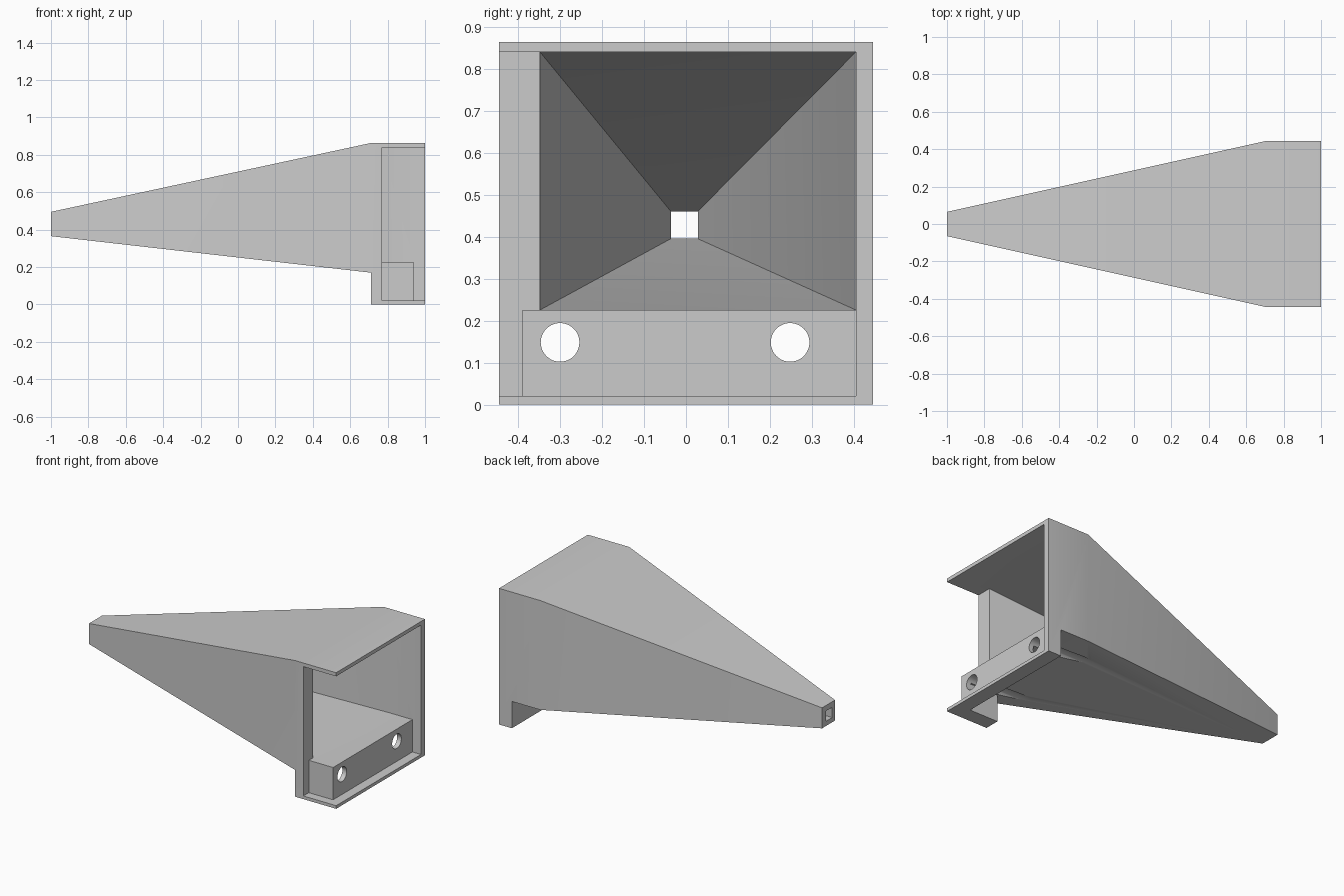
import bpy, bmesh, math
from mathutils import Matrix

old = bpy.data.objects.get("Cube")
if old:
    bpy.data.objects.remove(old, do_unlink=True)

grey = bpy.data.materials.new("plain grey")
grey.use_nodes = True
grey.diffuse_color = (0.6, 0.6, 0.6, 1)
grey.node_tree.nodes["Principled BSDF"].inputs["Base Color"].default_value = (0.6, 0.6, 0.6, 1)


def finish(name, bm):
    bmesh.ops.recalc_face_normals(bm, faces=bm.faces)
    mesh = bpy.data.meshes.new(name)
    bm.to_mesh(mesh)
    bm.free()
    mesh.materials.append(grey)
    obj = bpy.data.objects.new(name, mesh)
    bpy.context.collection.objects.link(obj)
    return obj


def loft(name, stations):
    """Rectangular tube through stations of (x, y0, y1, z0, z1)."""
    bm = bmesh.new()
    rings = [[bm.verts.new((x, y, z)) for y, z in ((a, c), (b, c), (b, d), (a, d))]
             for x, a, b, c, d in stations]
    for r, s in zip(rings, rings[1:]):
        for i in range(4):
            j = (i + 1) % 4
            bm.faces.new((r[i], r[j], s[j], s[i]))
    bm.faces.new(rings[0])
    bm.faces.new(rings[-1])
    return finish(name, bm)


def box(name, x, y, z):
    return loft(name, [(x[0], *y, *z), (x[1], *y, *z)])


def rod(name, y, z, radius, x0, x1):
    bm = bmesh.new()
    place = Matrix.Translation(((x0 + x1) / 2, y, z)) @ Matrix.Rotation(math.pi / 2, 4, "Y")
    bmesh.ops.create_cone(bm, cap_ends=True, segments=48, radius1=radius,
                          radius2=radius, depth=x1 - x0, matrix=place)
    return finish(name, bm)


def combine(target, tool, operation="DIFFERENCE"):
    mod = target.modifiers.new(tool.name, "BOOLEAN")
    mod.object, mod.operation, mod.solver = tool, operation, "EXACT"
    bpy.context.view_layer.objects.active = target
    bpy.ops.object.modifier_apply(modifier=mod.name)
    bpy.data.objects.remove(tool, do_unlink=True)


# Outer body: tapered horn with a deeper square collar at the wide end
profile = [(-1, 0.365, 0.065), (0.71, 0.17, 0.445), (0.71, 0, 0.445), (1, 0, 0.445),
           (1, 0.863, 0.445), (0.71, 0.863, 0.445), (-1, 0.495, 0.065)]
bm = bmesh.new()
sides = [[bm.verts.new((x, s * w, z)) for x, z, w in profile] for s in (-1, 1)]
for v in sides:
    bm.faces.new((v[0], v[1], v[5], v[6]))
    bm.faces.new(v[1:6])
for i in range(len(profile)):
    j = (i + 1) % len(profile)
    bm.faces.new((sides[0][i], sides[0][j], sides[1][j], sides[1][i]))
shell = finish("funnel_shell", bm)

# Collar recess, open at the end and on one side
combine(shell, box("recess", (0.77, 1.1), (-0.5, 0.405), (0.02, 0.84)))

# Mounting bar across the bottom of the recess
combine(shell, box("mounting_bar", (0.74, 0.94), (-0.39, 0.425), (0.01, 0.225)), "UNION")

# Tapered bore running to the small square outlet
combine(shell, loft("bore", [(-1.05, -0.026, 0.02, 0.4, 0.45),
                             (-1, -0.036, 0.028, 0.395, 0.46),
                             (0.77, -0.348, 0.405, 0.225, 0.84),
                             (0.85, -0.2, 0.25, 0.4, 0.7)]))

# Notch under the collar, leaving one side leg
combine(shell, box("notch", (0.6, 0.91), (-0.35, 0.5), (-0.1, 0.17)))

# Screw holes, which also groove the underside of the horn
for y in (-0.3, 0.248):
    combine(shell, rod("screw_hole", y, 0.148, 0.046, 0.4, 1.1))

# Smooth shading with sharp corners kept
bpy.ops.object.select_all(action="DESELECT")
shell.select_set(True)
bpy.context.view_layer.objects.active = shell
bpy.ops.object.shade_smooth_by_angle(angle=math.radians(30))
